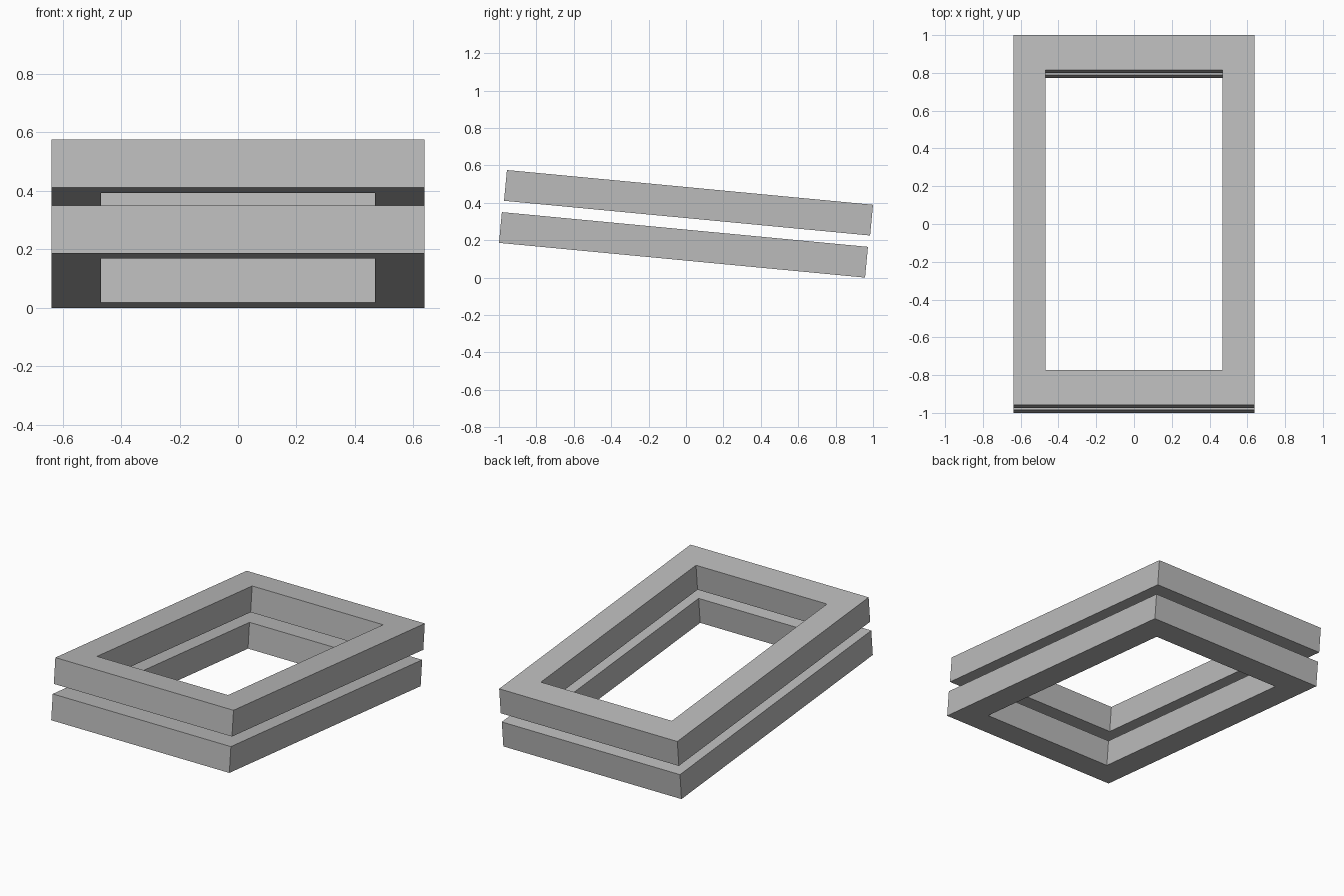
import bpy, bmesh, math
from mathutils import Matrix

cube = bpy.data.objects.get("Cube")
if cube:
    bpy.data.objects.remove(cube, do_unlink=True)

grey = bpy.data.materials.new("plain grey")
grey.use_nodes = True
colour = (0.5, 0.5, 0.5, 1)
grey.diffuse_color = colour
grey.node_tree.nodes["Principled BSDF"].inputs["Base Color"].default_value = colour

WIDTH, LENGTH, THICK = 1.276, 1.966, 0.165
HOLE_WIDTH, HOLE_LENGTH = 0.938, 1.594
TILT = math.radians(-5.42)
CORNERS = [(-1, -1), (1, -1), (1, 1), (-1, 1)]


def make_frame(name, y, z):
    """Flat rectangular ring, leaning down towards the back."""
    bm = bmesh.new()

    def loop(w, l, h):
        return [bm.verts.new((sx * w / 2, sy * l / 2, h)) for sx, sy in CORNERS]

    # Section loops: outer bottom, outer top, inner top, inner bottom
    loops = [loop(WIDTH, LENGTH, -THICK / 2), loop(WIDTH, LENGTH, THICK / 2),
             loop(HOLE_WIDTH, HOLE_LENGTH, THICK / 2), loop(HOLE_WIDTH, HOLE_LENGTH, -THICK / 2)]
    for k in range(4):
        a, b = loops[k], loops[(k + 1) % 4]
        for i in range(4):
            j = (i + 1) % 4
            bm.faces.new((a[i], a[j], b[j], b[i]))
    bmesh.ops.recalc_face_normals(bm, faces=bm.faces)
    bm.transform(Matrix.Translation((0, y, z)) @ Matrix.Rotation(TILT, 4, 'X'))
    mesh = bpy.data.meshes.new(name)
    bm.to_mesh(mesh)
    bm.free()
    mesh.materials.append(grey)
    bpy.context.collection.objects.link(bpy.data.objects.new(name, mesh))


# Two matching frames stacked with a gap
make_frame("lower_frame", -0.0135, 0.175)
make_frame("upper_frame", 0.0135, 0.4)
